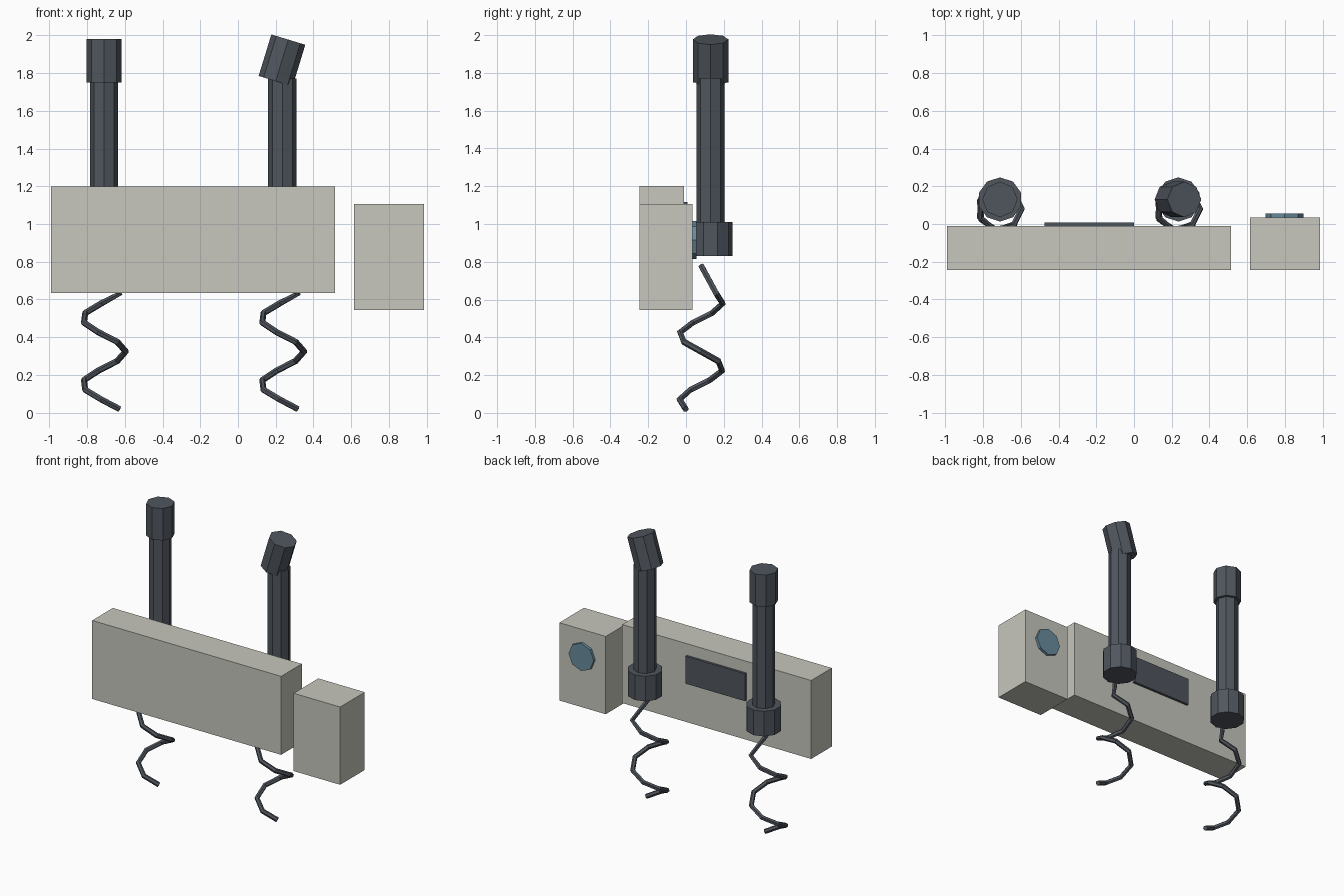
import bpy
import math
from mathutils import Vector

cube = bpy.data.objects.get("Cube")
if cube:
    bpy.data.objects.remove(cube, do_unlink=True)


def material(name, rgb):
    mat = bpy.data.materials.new(name)
    mat.use_nodes = True
    mat.diffuse_color = (*rgb, 1)
    bsdf = next(n for n in mat.node_tree.nodes if n.type == 'BSDF_PRINCIPLED')
    bsdf.inputs["Base Color"].default_value = (*rgb, 1)
    return mat


BEIGE = material("warm grey", (0.57, 0.57, 0.51))
DARK = material("dark slate", (0.08, 0.093, 0.112))
BLUE = material("dusty blue", (0.14, 0.26, 0.33))


def box(name, low, high, mat):
    low, high = Vector(low), Vector(high)
    bpy.ops.mesh.primitive_cube_add(size=1, location=(low + high) / 2)
    obj = bpy.context.object
    obj.name = name
    for v in obj.data.vertices:
        v.co *= high - low
    obj.data.materials.append(mat)


def cylinder(name, centre, radius, depth, mat, sides=8, rotation=(0, 0, 0)):
    bpy.ops.mesh.primitive_cylinder_add(vertices=sides, radius=radius, depth=depth,
                                        location=centre, rotation=rotation)
    obj = bpy.context.object
    obj.name = name
    obj.data.materials.append(mat)


def coil(name, x):
    """Faceted spiral cord that ends on the axis under the lower cap."""
    steps, radius, y = 12, 0.115, 0.08
    points = []
    for i in range(steps + 1):
        a = math.radians(-45 - 630 * i / steps)
        points.append((x + radius * math.cos(a), y + radius * math.sin(a),
                       0.02 + 0.61 * i / steps))
    points.append((x, y, 0.78))
    curve = bpy.data.curves.new(name, 'CURVE')
    curve.dimensions = '3D'
    curve.bevel_depth = 0.017
    curve.bevel_resolution = 1
    curve.use_fill_caps = True
    spline = curve.splines.new('POLY')
    spline.points.add(len(points) - 1)
    for p, co in zip(spline.points, points):
        p.co = (*co, 1)
    spline.use_smooth = False
    curve.materials.append(DARK)
    obj = bpy.data.objects.new(name, curve)
    bpy.context.collection.objects.link(obj)
    # Convert the cord to a plain mesh
    bpy.ops.object.select_all(action='DESELECT')
    obj.select_set(True)
    bpy.context.view_layer.objects.active = obj
    bpy.ops.object.convert(target='MESH')


# Housings
box("main_housing", (-0.99, -0.245, 0.635), (0.515, -0.01, 1.2), BEIGE)
box("side_housing", (0.615, -0.245, 0.545), (0.985, 0.035, 1.105), BEIGE)

# Details on the back
box("back_panel", (-0.474, -0.012, 0.92), (0.0, 0.008, 1.117), DARK)
cylinder("round_button", (0.797, 0.04, 0.915), 0.1, 0.03, BLUE,
         rotation=(math.pi / 2, 0, 0))

# Handsets with coiled cords; the left one has a tilted top
for side, x, shift, top_z, tilt in (("right", -0.71, 0, 1.865, 0),
                                    ("left", 0.235, -0.002, 1.867, 17)):
    cylinder(side + "_handset_shaft", (x, 0.13, 1.335), 0.075, 0.87, DARK)
    cylinder(side + "_handset_top", (x + shift, 0.13, top_z), 0.094, 0.23, DARK,
             rotation=(0, math.radians(tilt), 0))
    cylinder(side + "_handset_base", (x, 0.13, 0.92), 0.117, 0.18, DARK, sides=10)
    coil(side + "_coiled_cord", x)
